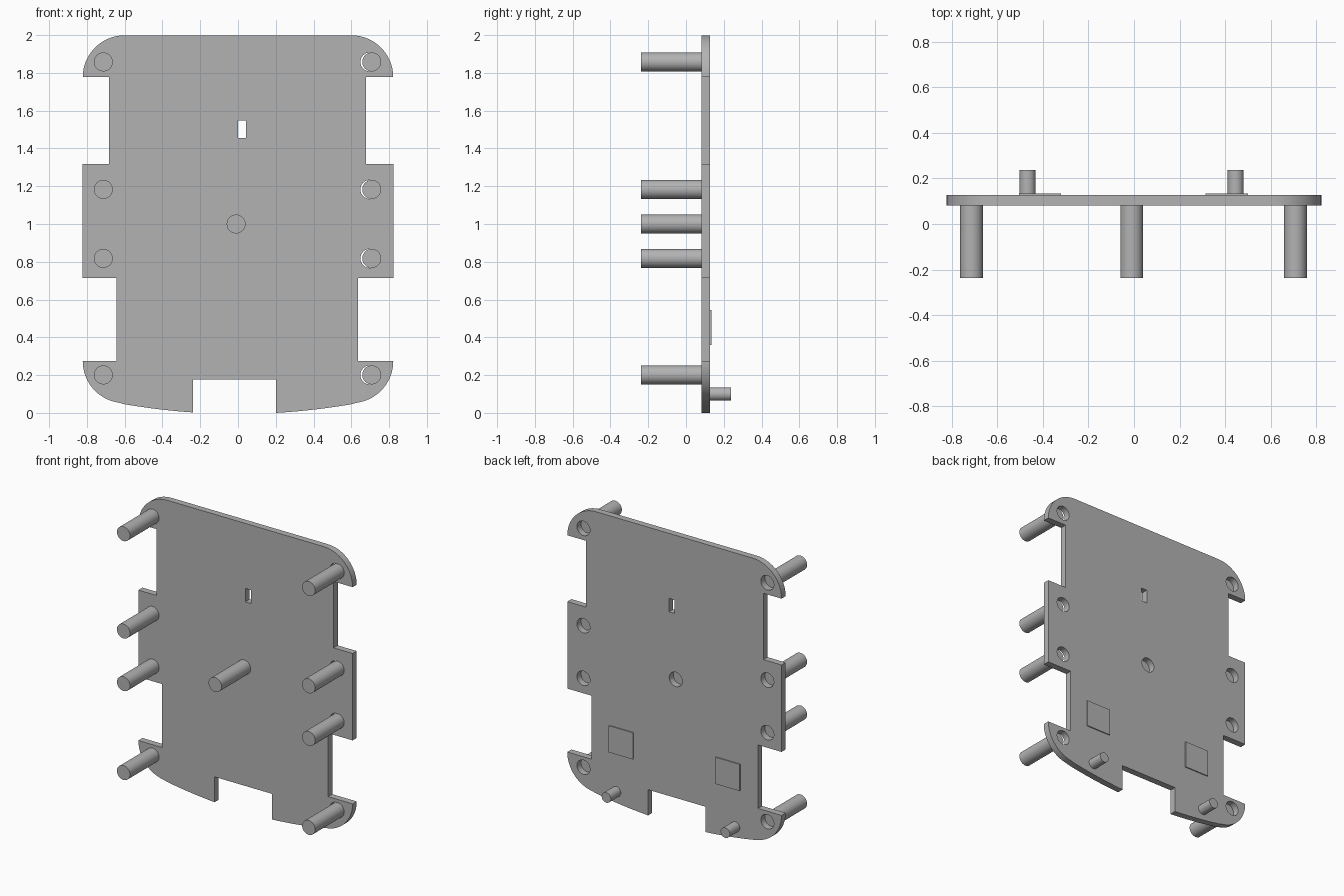
import bpy
from math import sin, cos, pi, radians

if "Cube" in bpy.data.objects:
    bpy.data.objects.remove(bpy.data.objects["Cube"])

# One plain grey plastic
grey = bpy.data.materials.new("grey_plastic")
grey.use_nodes = True
COLOUR = (0.45, 0.45, 0.45, 1)
grey.diffuse_color = COLOUR
grey.node_tree.nodes["Principled BSDF"].inputs["Base Color"].default_value = COLOUR

FRONT, BACK, REACH = 0.082, 0.127, 0.237   # panel faces and overall depth
POST_R = 0.05
POST_HEIGHTS = (1.858, 1.183, 0.818, 0.201)


def finish(obj, name):
    obj.name = name
    obj.data.materials.clear()
    obj.data.materials.append(grey)
    bpy.ops.object.shade_smooth_by_angle(angle=radians(30))


def arc(cx, cz, r, start, end, steps=16):
    """Points on an arc, angles in degrees."""
    angles = [radians(start + (end - start) * i / steps) for i in range(steps + 1)]
    return [(cx + r * cos(a), cz + r * sin(a)) for a in angles]


def rod(name, x, z, r, y0, y1):
    bpy.ops.mesh.primitive_cylinder_add(vertices=40, radius=r, depth=y1 - y0,
                                        location=(x, (y0 + y1) / 2, z),
                                        rotation=(pi / 2, 0, 0))
    finish(bpy.context.object, name)


def side_outline(upper, lower, notch):
    """One half of the panel edge, from the top corner down to the bottom notch."""
    edge = arc(0.6, 1.777, 0.222, 90, 0)
    edge += [(upper, 1.777), (upper, 1.317), (0.822, 1.317),
             (0.822, 0.714), (lower, 0.714), (lower, 0.274)]
    edge += arc(0.6, 0.274, 0.222, 0, -81)
    # Shallow bowed bottom edge
    for i in range(1, 13):
        x = 0.635 + (notch - 0.635) * i / 12
        edge.append((x, 0.143 * x * x - 0.0057))
    return edge + [(notch, 0.178)]


# Panel: filled outline with round holes and a slot, given thickness
left = side_outline(0.677, 0.635, 0.202)
right = [(-x, z) for x, z in reversed(side_outline(0.683, 0.642, 0.237))]
loops = [left + right, [(0, 1.455), (0.042, 1.455), (0.042, 1.548), (0, 1.548)]]
for hx, hz in [(x, z) for x in (-0.713, 0.698) for z in POST_HEIGHTS] + [(-0.01, 1)]:
    loops.append(arc(hx, hz, POST_R, 0, 360, 40)[:-1])

curve = bpy.data.curves.new("panel", "CURVE")
curve.dimensions = "2D"
curve.fill_mode = "BOTH"
curve.extrude = (BACK - FRONT) / 2
for loop in loops:
    spline = curve.splines.new("POLY")
    spline.points.add(len(loop) - 1)
    for point, (x, z) in zip(spline.points, loop):
        point.co = (x, z, 0, 1)
    spline.use_cyclic_u = True
panel = bpy.data.objects.new("panel", curve)
bpy.context.collection.objects.link(panel)
panel.location.y = (FRONT + BACK) / 2
panel.rotation_euler.x = pi / 2
bpy.ops.object.select_all(action="DESELECT")
panel.select_set(True)
bpy.context.view_layer.objects.active = panel
bpy.ops.object.convert(target="MESH")
panel = bpy.context.object
# Weld the caps to the rim
bpy.ops.object.mode_set(mode="EDIT")
bpy.ops.mesh.select_all(action="SELECT")
bpy.ops.mesh.remove_doubles(threshold=0.0001)
bpy.ops.mesh.normals_make_consistent(inside=False)
bpy.ops.object.mode_set(mode="OBJECT")
finish(panel, "panel")

# Long posts on the front
for side, x in (("right", -0.713), ("left", 0.708)):
    for i, z in enumerate(POST_HEIGHTS):
        rod(f"{side}_post_{i + 1}", x, z, POST_R, -REACH, FRONT)
rod("centre_post", -0.01, 1, POST_R, -REACH, FRONT)

# Short pegs and thin square pads on the back
for side, peg_x, pad_x in (("right", -0.467, -0.413), ("left", 0.446, 0.407)):
    rod(f"{side}_peg", peg_x, 0.1, 0.035, BACK, REACH)
    bpy.ops.mesh.primitive_cube_add(size=1, location=(pad_x, BACK + 0.003, 0.453))
    pad = bpy.context.object
    pad.scale = (0.185, 0.008, 0.185)
    finish(pad, f"{side}_pad")
